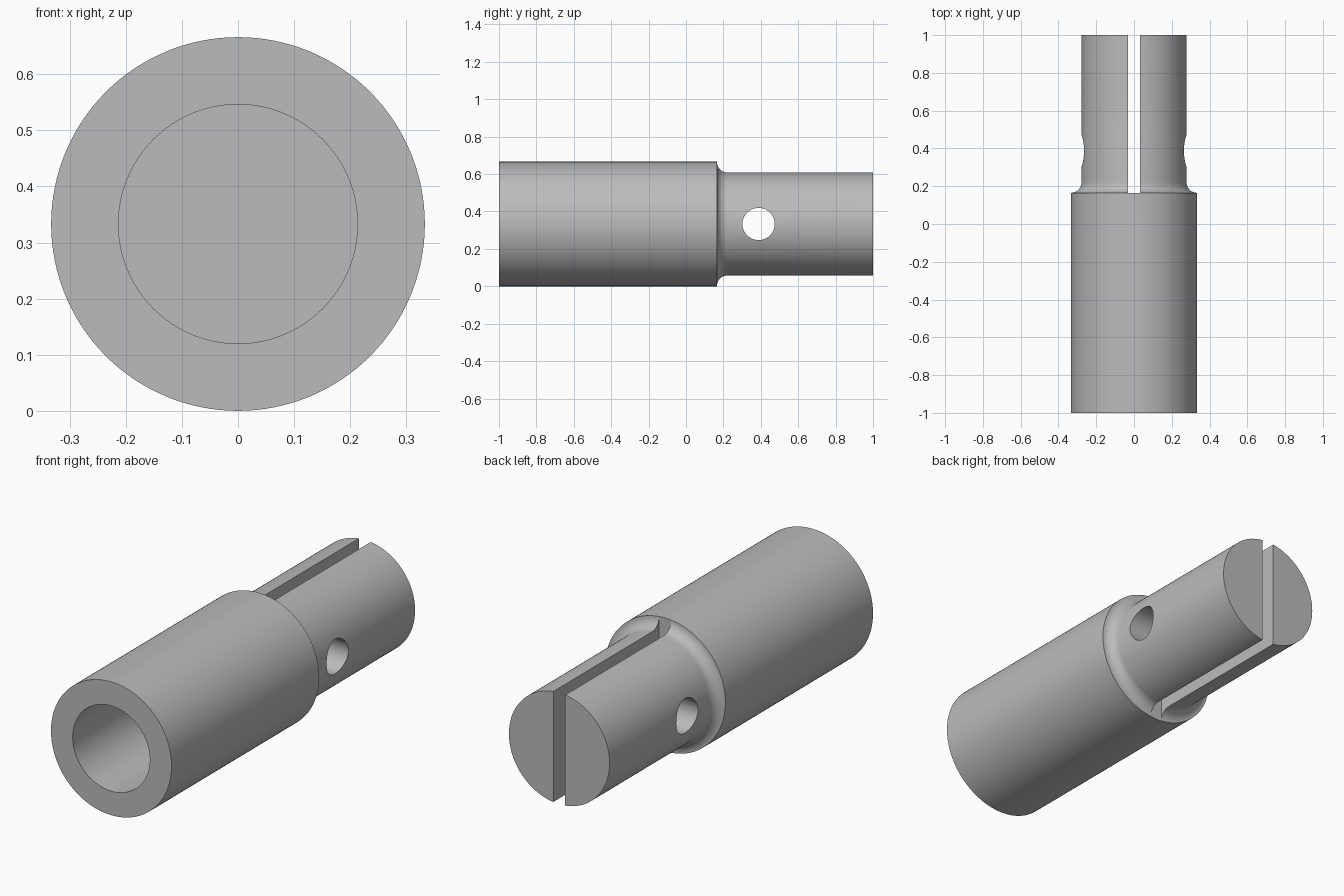
import bpy, bmesh, math
from mathutils import Matrix, Vector

if "Cube" in bpy.data.objects:
    bpy.data.objects.remove(bpy.data.objects["Cube"])

BODY_R, PIN_R, BORE_R = 0.333, 0.278, 0.213
SHOULDER_Y, BORE_END, FILLET = 0.165, 0.0, 0.055
HOLE_Y, HOLE_R, SLOT_W = 0.388, 0.086, 0.066
SEGMENTS = 128

steel = bpy.data.materials.new("grey steel")
steel.use_nodes = True
steel.diffuse_color = (0.5, 0.5, 0.5, 1)
steel.node_tree.nodes["Principled BSDF"].inputs["Base Color"].default_value = (0.5, 0.5, 0.5, 1)


def make_object(name, bm):
    bmesh.ops.recalc_face_normals(bm, faces=bm.faces)
    mesh = bpy.data.meshes.new(name)
    bm.to_mesh(mesh)
    bm.free()
    mesh.materials.append(steel)
    obj = bpy.data.objects.new(name, mesh)
    bpy.context.collection.objects.link(obj)
    return obj


# Turned body: blind bore, shoulder, concave fillet and pin, as (radius, y)
fillet = [(BODY_R - FILLET * math.sin(a), SHOULDER_Y + FILLET * (1 - math.cos(a)))
          for a in (math.pi / 2 * i / 10 for i in range(11))]
profile = [(0, BORE_END), (BORE_R, BORE_END), (BORE_R, -1), (BODY_R, -1),
           *fillet, (PIN_R, 1), (0, 1)]
bm = bmesh.new()
verts = [bm.verts.new((r, y, BODY_R)) for r, y in profile]
edges = [bm.edges.new(pair) for pair in zip(verts, verts[1:])]
bmesh.ops.spin(bm, geom=verts + edges, cent=(0, 0, BODY_R), axis=(0, 1, 0),
               angle=math.tau, steps=SEGMENTS, use_merge=False)
bmesh.ops.remove_doubles(bm, verts=bm.verts, dist=1e-5)
connector = make_object("connector_pin", bm)

# Slot along the pin, open at the end
bm = bmesh.new()
slot_len = 1.1 - SHOULDER_Y
bmesh.ops.create_cube(bm, size=1, matrix=Matrix.Translation((0, SHOULDER_Y + slot_len / 2, BODY_R))
                      @ Matrix.Diagonal((SLOT_W, slot_len, 1, 1)))
slot = make_object("slot_cutter", bm)

# Cross hole through the pin
bm = bmesh.new()
bmesh.ops.create_cone(bm, cap_ends=True, segments=64, radius1=HOLE_R, radius2=HOLE_R, depth=1,
                      matrix=Matrix.Translation((0, HOLE_Y, BODY_R))
                      @ Matrix.Rotation(math.pi / 2, 4, "Y"))
hole = make_object("cross_hole_cutter", bm)

# Cut the slot and hole, then discard the cutters
bpy.ops.object.select_all(action="DESELECT")
bpy.context.view_layer.objects.active = connector
connector.select_set(True)
for cutter in (slot, hole):
    cutter.hide_render = True
    cut = connector.modifiers.new(cutter.name, "BOOLEAN")
    cut.operation, cut.solver, cut.object = "DIFFERENCE", "EXACT", cutter
    bpy.ops.object.modifier_apply(modifier=cut.name)
    bpy.data.objects.remove(cutter)

bpy.ops.object.shade_smooth_by_angle(angle=math.radians(30))
